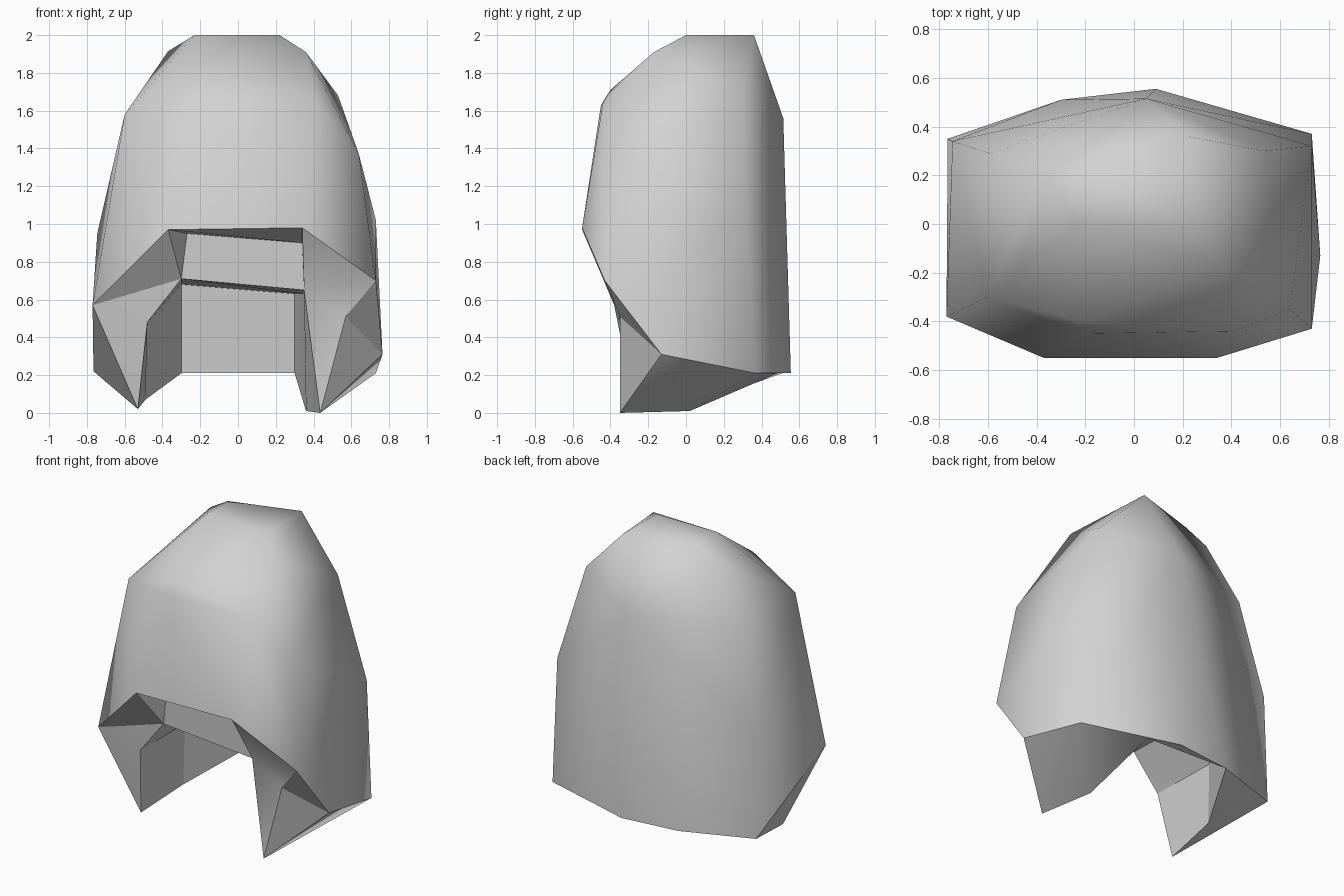
import bpy, bmesh, math

if "Cube" in bpy.data.objects:
    bpy.data.objects.remove(bpy.data.objects["Cube"], do_unlink=True)

grey = bpy.data.materials.new("light_grey")
grey.use_nodes = True
grey.diffuse_color = (0.65, 0.65, 0.65, 1)
grey.node_tree.nodes["Principled BSDF"].inputs["Base Color"].default_value = grey.diffuse_color


def finish(bm, name, smooth_angle):
    """Turn a bmesh into a shaded object."""
    mesh = bpy.data.meshes.new(name)
    bm.to_mesh(mesh)
    bm.free()
    mesh.materials.append(grey)
    obj = bpy.data.objects.new(name, mesh)
    bpy.context.collection.objects.link(obj)
    bpy.ops.object.select_all(action='DESELECT')
    obj.select_set(True)
    bpy.context.view_layer.objects.active = obj
    bpy.ops.object.shade_smooth_by_angle(angle=math.radians(smooth_angle))
    return obj


# Rim shared by the outer shell and the face opening
rim = {
    "brow_right": (-.37, -.55, .97),
    "brow_left": (.34, -.55, .98),
    "cheek_left": (.73, -.43, .7),
    "jaw_left": (.765, -.13, .31),
    "corner_left": (.73, .37, .21),
    "nape_left": (.09, .555, .21),
    "nape_right": (-.3, .51, .21),
    "corner_right": (-.765, .35, .22),
    "cheek_right": (-.77, -.38, .57),
}

# Dome points above the rim
dome = {
    "side_back_left": (.73, .32, 1.02), "side_back_right": (-.745, .34, .95),
    "side_mid_left": (.64, -.35, 1.37),
    "forehead_left": (.41, -.44, 1.64), "forehead_right": (-.21, -.45, 1.63),
    "shoulder_right": (-.6, -.3, 1.58), "shoulder_back_right": (-.59, .29, 1.58),
    "shoulder_back_left": (.53, .3, 1.68),
    "crown_front_left": (.36, -.17, 1.91), "crown_front_right": (-.22, -.4, 1.71),
    "crown_side_right": (-.37, .24, 1.915),
    "top_front_left": (.22, 0, 2), "top_front_right": (-.23, 0, 2),
    "top_back_left": (.22, .36, 2), "top_back_right": (-.23, .22, 2),
    "back_ridge": (.05, .515, 1.56),
}

# Outer shell: hull of the points, left open underneath
bm = bmesh.new()
rim_verts = {bm.verts.new(p) for p in rim.values()}
for p in dome.values():
    bm.verts.new(p)
bmesh.ops.convex_hull(bm, input=bm.verts[:])
loose = [v for v in bm.verts if not v.link_faces]
bmesh.ops.delete(bm, geom=loose, context='VERTS')
bmesh.ops.recalc_face_normals(bm, faces=bm.faces[:])
bm.normal_update()
underside = [f for f in bm.faces
             if all(v in rim_verts for v in f.verts) and f.normal.z < -.3]
bmesh.ops.delete(bm, geom=underside, context='FACES')
finish(bm, "outer_shell", 75)

# Face opening, cheek guards and hollow interior
inner = {
    "band_top_right": (-.27, -.37, .95), "band_top_left": (.34, -.37, .9),
    "band_low_right": (-.3, -.36, .71), "band_low_left": (.35, -.35, .65),
    "guard_left": (.57, -.35, .51), "guard_right": (-.48, -.35, .48),
    "tip_left": (.435, -.35, 0), "tip_right": (-.53, -.27, .02),
    "heel_left": (.36, .02, .01), "heel_right": (-.49, .12, .07),
    "heel_top_left": (.345, .02, .63), "heel_top_right": (-.485, .13, .475),
    "wall_back_left": (.3, .485, .21),
    "roof_back_right": (-.3, .45, .68), "roof_back_left": (.3, .45, .63),
}
faces = [
    # brow underside and band
    "brow_right brow_left band_top_left band_top_right",
    "band_top_right band_top_left band_low_left band_low_right",
    "brow_right band_top_right band_low_right",
    "brow_left band_low_left band_top_left",
    # right cheek guard
    "brow_right band_low_right cheek_right",
    "cheek_right band_low_right guard_right",
    "cheek_right guard_right tip_right",
    "cheek_right tip_right corner_right",
    "guard_right heel_top_right heel_right tip_right",
    "tip_right heel_right corner_right",
    "heel_right nape_right corner_right",
    "heel_top_right roof_back_right nape_right heel_right",
    # left cheek guard
    "brow_left cheek_left band_low_left",
    "cheek_left guard_left band_low_left",
    "cheek_left jaw_left guard_left",
    "guard_left jaw_left tip_left",
    "band_low_left guard_left tip_left",
    "jaw_left corner_left tip_left",
    "tip_left corner_left heel_left",
    "heel_left corner_left wall_back_left",
    "band_low_left tip_left heel_left heel_top_left",
    "heel_top_left heel_left wall_back_left roof_back_left",
    # roof and back wall of the hollow
    "band_low_right band_low_left heel_top_left",
    "band_low_right heel_top_left roof_back_left roof_back_right",
    "band_low_right roof_back_right heel_top_right",
    "band_low_right heel_top_right guard_right",
    "roof_back_right roof_back_left wall_back_left nape_right",
    # lower back edge
    "corner_left nape_left wall_back_left",
    "nape_left nape_right wall_back_left",
]
bm = bmesh.new()
verts = {name: bm.verts.new(p) for name, p in {**rim, **inner}.items()}
for names in faces:
    bm.faces.new([verts[n] for n in names.split()])
bmesh.ops.recalc_face_normals(bm, faces=bm.faces[:])
bm.normal_update()
# The brow underside must point down and out of the shell
bm.faces.ensure_lookup_table()
if bm.faces[0].normal.z > 0:
    bmesh.ops.reverse_faces(bm, faces=bm.faces[:])
finish(bm, "face_opening", 25)
